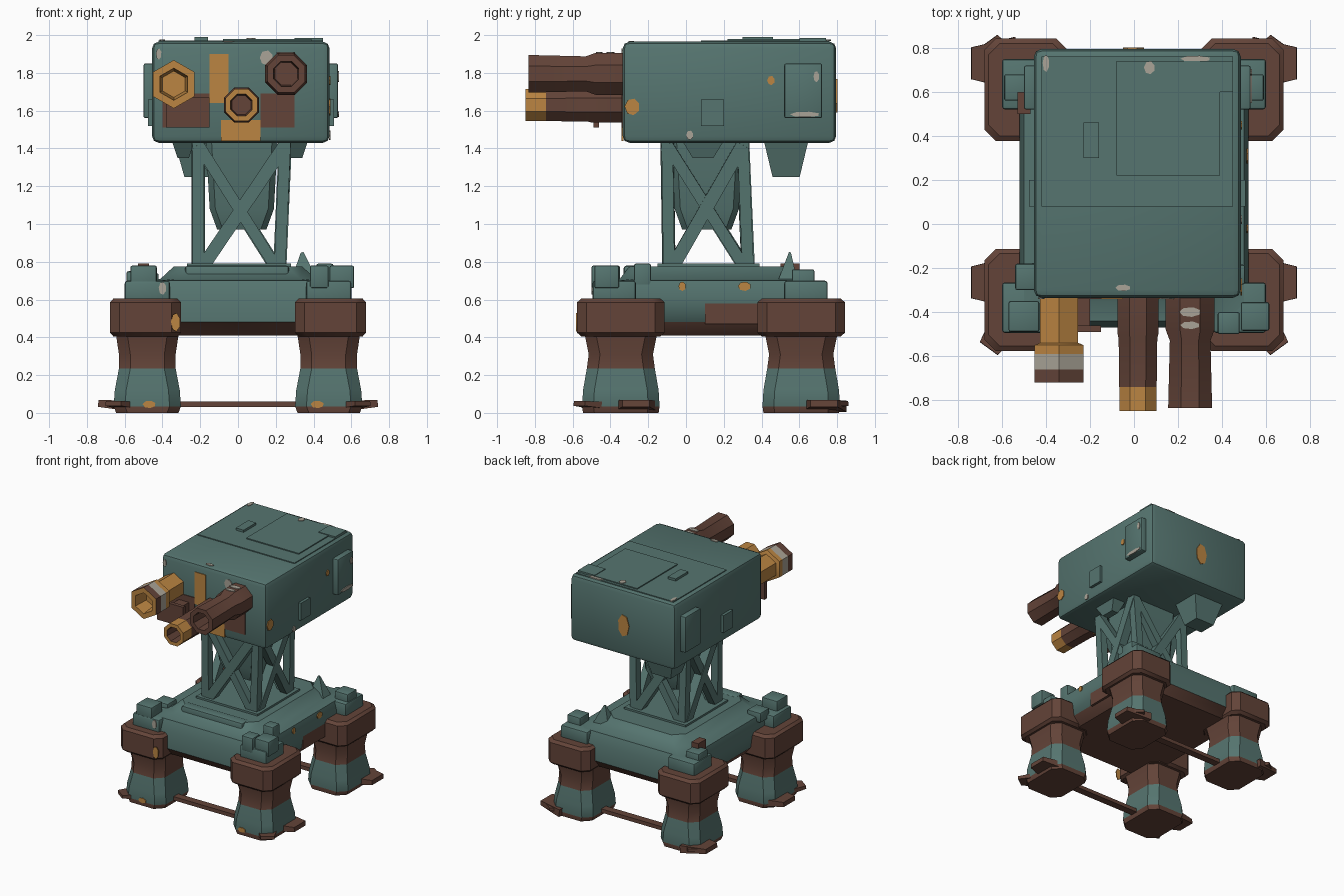
import bpy, bmesh, math
from mathutils import Vector

if "Cube" in bpy.data.objects:
    bpy.data.objects.remove(bpy.data.objects["Cube"])

def mat(name, c):
    m = bpy.data.materials.new(name)
    m.diffuse_color = (*c, 1)
    m.use_nodes = True
    m.node_tree.nodes["Principled BSDF"].inputs["Base Color"].default_value = m.diffuse_color
    return m

MATS = [mat("teal paint", (0.092, 0.178, 0.162)), mat("rust brown", (0.125, 0.057, 0.040)),
        mat("orange paint", (0.50, 0.235, 0.055)), mat("pale bare metal", (0.40, 0.37, 0.31))]
TEAL, RUST, ORANGE, PALE = range(4)

def finish(name, bm):
    bmesh.ops.recalc_face_normals(bm, faces=bm.faces)
    me = bpy.data.meshes.new(name)
    bm.to_mesh(me)
    bm.free()
    for m in MATS:
        me.materials.append(m)
    ob = bpy.data.objects.new(name, me)
    bpy.context.collection.objects.link(ob)
    return ob

def skin(name, rings, mats, cap_mats):
    """Bridge a stack of equal point rings; one material per band."""
    bm = bmesh.new()
    vs = [[bm.verts.new(p) for p in r] for r in rings]
    n = len(vs[0])
    for k in range(len(vs) - 1):
        for i in range(n):
            j = (i + 1) % n
            bm.faces.new((vs[k][i], vs[k][j], vs[k+1][j], vs[k+1][i])).material_index = mats[k]
    bm.faces.new(vs[0]).material_index = cap_mats[0]
    bm.faces.new(vs[-1]).material_index = cap_mats[1]
    return finish(name, bm)

def stack(name, cx, cy, levels, mats, caps, ch=0.06):
    """Chamfered-rectangle cross sections (z, half x, half y) stacked in z."""
    rings = []
    for z, a, b in levels:
        pts = [(a, b-ch), (a-ch, b), (ch-a, b), (-a, b-ch), (-a, ch-b), (ch-a, -b), (a-ch, -b), (a, ch-b)]
        rings.append([(cx+x, cy+y, z) for x, y in pts])
    return skin(name, rings, mats, caps)

def box(name, x, y, z, m, bevel=0.0, taper=1.0):
    """Box from (min, max) ranges; taper scales the lower end."""
    bm = bmesh.new()
    bmesh.ops.create_cube(bm, size=1)
    for v in bm.verts:
        t = taper if v.co.z < 0 else 1
        v.co = [(r[0]+r[1])/2 + c*(r[1]-r[0])*s for r, c, s in zip((x, y, z), v.co, (t, t, 1))]
    if bevel:
        bmesh.ops.bevel(bm, geom=bm.edges[:], offset=bevel, segments=2, profile=0.5, affect='EDGES')
    for f in bm.faces:
        f.material_index = m
    return finish(name, bm)

def beam(name, p, q, w, h, m, tip=1.0):
    """Rectangular bar from p to q, w wide and h deep, tapering to tip."""
    p, q = Vector(p), Vector(q)
    d = (q - p).normalized()
    up = Vector((0, 0, 1)) if abs(d.z) < 0.5 else Vector((0, 1, 0))
    s = d.cross(up).normalized()
    u = s.cross(d)
    ring = lambda c, k: [c + s*a*w*k/2 + u*b*h*k/2 for a, b in ((1, 1), (-1, 1), (-1, -1), (1, -1))]
    return skin(name, [ring(p, 1), ring(q, tip)], [m], (m, m))

def barrel(name, x, z, n, prof, mats):
    """Turned tube along y from (y, radius) points; the last ones go inside."""
    rings = [[(x + r*math.cos(2*math.pi*(i+.5)/n), y, z + r*math.sin(2*math.pi*(i+.5)/n))
              for i in range(n)] for y, r in prof]
    return skin(name, rings, mats, (mats[0], mats[-1]))

def spot(name, c, axis, w, h, m, n=7):
    """Thin painted chip facing along an axis."""
    rings = []
    for o in (-0.004, 0.004):
        ring = []
        for i in range(n):
            a = 2*math.pi*i/n + 0.4
            u, v = w/2*math.cos(a), h/2*math.sin(a)
            off = {'x': (o, u, v), 'y': (u, o, v), 'z': (u, v, o)}[axis]
            ring.append([p+q for p, q in zip(c, off)])
        rings.append(ring)
    return skin(name, rings, [m], (m, m))

# Head housing
box("head_housing", (-0.455, 0.485), (-0.335, 0.795), (1.43, 1.965), TEAL, 0.035)
box("head_roof_plate", (-0.42, 0.45), (0.08, 0.76), (1.95, 1.972), TEAL)
box("head_roof_hatch", (-0.08, 0.39), (0.22, 0.74), (1.96, 1.980), TEAL)
box("roof_lug_left", (-0.23, -0.16), (0.30, 0.46), (1.95, 1.99), TEAL)
box("roof_lug_right", (0.30, 0.45), (0.60, 0.74), (1.95, 1.985), TEAL)
for s, x in ((1, 0.485), (-1, -0.455)):
    box("head_side_hatch", tuple(sorted((x - s*0.02, x + s*0.045))), (0.52, 0.72), (1.56, 1.85), TEAL, 0.01)
    box("head_side_rib", tuple(sorted((x - s*0.02, x + s*0.022))), (0.08, 0.20), (1.52, 1.66), TEAL)
box("head_rear_fin", (-0.34, -0.06), (0.41, 0.65), (1.25, 1.45), TEAL, taper=0.6)

# Front face panels
box("front_orange_stripe", (-0.15, -0.05), (-0.341, -0.33), (1.64, 1.90), ORANGE)
box("front_orange_lower_panel", (-0.09, 0.12), (-0.341, -0.33), (1.44, 1.55), ORANGE)
box("front_brown_panel", (0.12, 0.30), (-0.341, -0.33), (1.51, 1.69), RUST)
box("front_brown_panel", (-0.40, -0.15), (-0.341, -0.33), (1.51, 1.69), RUST)
box("barrel_bracket_plate", (-0.38, -0.15), (-0.49, -0.46), (1.51, 1.67), RUST)
box("barrel_bracket_arm", (-0.29, -0.20), (-0.47, -0.32), (1.56, 1.64), RUST)

# Three barrels with hollow muzzles
barrel("left_barrel", -0.34, 1.74, 6,
       [(-0.31, .10), (-0.54, .10), (-0.55, .128), (-0.59, .128), (-0.66, .128), (-0.72, .128), (-0.72, .085), (-0.60, .07)],
       [ORANGE, ORANGE, ORANGE, PALE, RUST, ORANGE, ORANGE])
barrel("centre_barrel", 0.018, 1.63, 8,
       [(-0.31, .10), (-0.50, .10), (-0.52, .095), (-0.74, .092), (-0.85, .092), (-0.85, .062), (-0.72, .055)],
       [RUST, RUST, RUST, ORANGE, ORANGE, RUST])
barrel("right_barrel", 0.255, 1.795, 8,
       [(-0.31, .12), (-0.48, .12), (-0.53, .10), (-0.835, .108), (-0.835, .072), (-0.68, .065)],
       [RUST, RUST, RUST, RUST, RUST])
spot("right_barrel_chip", (0.255, -0.40, 1.907), 'z', 0.10, 0.045, PALE)
spot("right_barrel_chip", (0.255, -0.46, 1.907), 'z', 0.09, 0.035, PALE)

# Lattice tower: core, corner posts and crossed braces on four sides
stack("tower_core", 0.02, 0.11, [(0.97, .13, .13), (1.08, .17, .17), (1.44, .19, .19)], [TEAL]*2, (TEAL, TEAL), 0.03)
bot = [(-0.21, -0.09), (0.22, -0.09), (0.22, 0.33), (-0.21, 0.33)]
top = [(-0.21, -0.10), (0.25, -0.10), (0.25, 0.30), (-0.21, 0.30)]
for i in range(4):
    j = (i + 1) % 4
    beam("tower_post", (*bot[i], 0.74), (*top[i], 1.45), 0.06, 0.06, TEAL)
    beam("tower_brace", (*bot[i], 0.74), (*top[j], 1.42), 0.07, 0.07, TEAL)
    beam("tower_brace", (*bot[j], 0.74), (*top[i], 1.42), 0.06, 0.06, TEAL)
box("tower_foot_plate", (-0.27, 0.28), (-0.15, 0.39), (0.75, 0.79), TEAL)
for x in (-0.29, 0.31):
    box("tower_top_bracket", (x-0.06, x+0.06), (-0.02, 0.20), (1.35, 1.44), TEAL, taper=0.5)

# Base body
stack("base_body", 0, 0.13, [(0.41, .44, .54), (0.48, .50, .60), (0.62, .52, .60), (0.70, .50, .57), (0.71, .41, .48), (0.775, .34, .43)],
      [RUST, TEAL, TEAL, TEAL, TEAL], (RUST, TEAL), 0.08)
box("base_side_rust", (0.495, 0.514), (0.10, 0.40), (0.47, 0.58), RUST)

# Four legs: sole, foot, ankle, hip block, top pod
for sx in (-1, 1):
    for y, sy in ((-0.345, -1), (0.61, 1)):
        x = sx*0.49
        stack("leg", x*0.98, y,
              [(0, .165, .20), (0.035, .178, .205), (0.12, .172, .20), (0.235, .150, .18), (0.31, .150, .17), (0.41, .165, .19)],
              [RUST, TEAL, TEAL, RUST, RUST], (RUST, RUST))
        stack("hip_block", x, y, [(0.405, .17, .21), (0.425, .188, .232), (0.585, .188, .232), (0.605, .17, .21)],
              [RUST]*3, (RUST, RUST), 0.05)
        py = y + sy*0.03
        box("shoulder_pod", tuple(sorted((sx*0.36, sx*0.60))), (py-0.12, py+0.11), (0.58, 0.70), TEAL, 0.015)
        # Flared sole corner pointing outward
        ty = y + (0.08 if sy < 0 else 0.12)
        beam("sole_spur", (sx*0.54, ty, 0.035), (sx*0.74, ty, 0.05), 0.24, 0.06, RUST, 0.6)
        beam("sole_corner", (sx*0.50, y, 0.03), (sx*0.66, y + sy*0.22, 0.05), 0.2, 0.05, RUST, 0.5)
for y in (-0.36, 0.62):
    beam("foot_tie_bar", (-0.40, y, 0.045), (0.40, y, 0.045), 0.06, 0.03, RUST)

# Broken fittings on the base deck
for x, y, z, w in ((0.55, -0.42, 0.78, .13), (0.43, -0.45, 0.78, .10), (-0.50, -0.42, 0.78, .14), (-0.53, 0.62, 0.75, .12),
                   (0.53, 0.62, 0.76, .12), (0.46, -0.23, 0.79, .09), (-0.48, -0.24, 0.74, .12)):
    box("deck_fitting", (x-w/2, x+w/2), (y-w/2, y+w/2), (0.66, z), TEAL, 0.01)
beam("deck_shard", (0.35, 0.54, 0.70), (0.34, 0.55, 0.85), 0.14, 0.10, TEAL, 0.1)
box("deck_front_lip", (-0.28, 0.27), (-0.33, -0.24), (0.69, 0.78), TEAL, 0.015)
box("deck_rust_block", (-0.53, -0.47), (0.50, 0.60), (0.70, 0.79), RUST)

# Paint chips
for c, ax, w, h, m in (
        ((0.00, 0.797, 1.68), 'y', 0.10, 0.18, ORANGE), ((0.487, -0.285, 1.62), 'x', 0.08, 0.09, ORANGE),
        ((0.487, 0.45, 1.76), 'x', 0.04, 0.05, ORANGE), ((0.487, 0.02, 1.47), 'x', 0.04, 0.05, PALE),
        ((0.532, 0.63, 1.58), 'x', 0.16, 0.03, PALE), ((0.532, 0.69, 1.78), 'x', 0.03, 0.06, PALE),
        ((0.28, 0.75, 1.972), 'z', 0.14, 0.03, PALE), ((-0.40, 0.73, 1.972), 'z', 0.03, 0.08, PALE),
        ((0.07, 0.71, 1.981), 'z', 0.05, 0.06, PALE), ((-0.05, -0.29, 1.966), 'z', 0.07, 0.03, PALE),
        ((0.15, -0.337, 1.88), 'y', 0.07, 0.08, PALE), ((-0.42, -0.337, 1.90), 'y', 0.03, 0.06, PALE),
        ((0.514, -0.02, 0.67), 'x', 0.04, 0.05, ORANGE), ((0.514, 0.31, 0.67), 'x', 0.07, 0.05, ORANGE),
        ((-0.33, -0.578, 0.48), 'y', 0.05, 0.10, ORANGE), ((-0.40, -0.497, 0.66), 'y', 0.04, 0.07, PALE),
        ((-0.47, -0.55, 0.045), 'y', 0.07, 0.04, ORANGE), ((0.42, -0.55, 0.045), 'y', 0.07, 0.04, ORANGE)):
    spot("paint_chip", c, ax, w, h, m)

bpy.ops.object.select_all(action='SELECT')
bpy.context.view_layer.objects.active = bpy.context.selected_objects[0]
bpy.ops.object.shade_smooth_by_angle(angle=math.radians(35))
